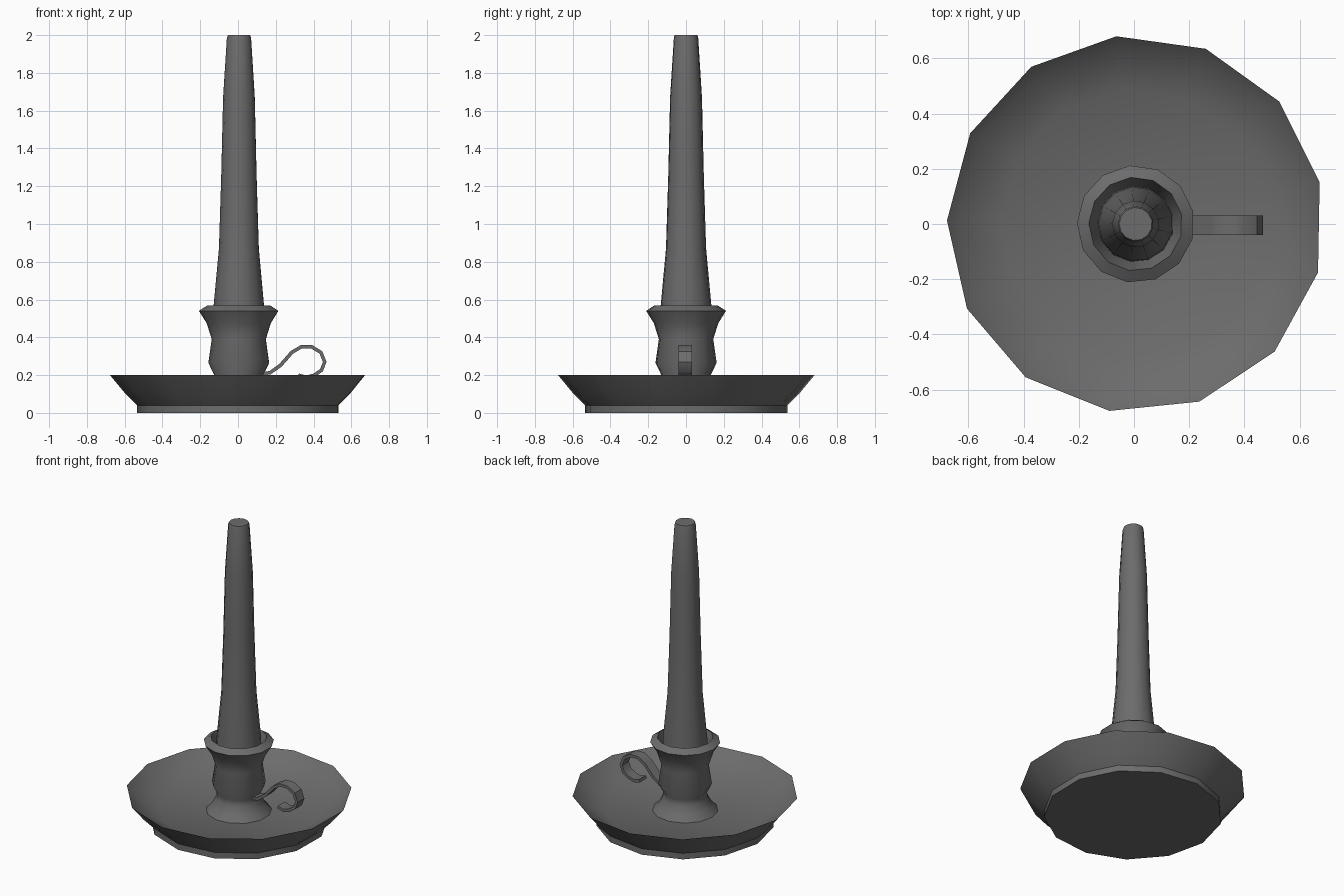
import bpy, bmesh, math

if "Cube" in bpy.data.objects:
    bpy.data.objects.remove(bpy.data.objects["Cube"])

SIDES = 13
PHASE = math.radians(12.8)
CX = 0.006

# Dark iron grey shared by every part
dark = bpy.data.materials.new("dark_grey")
dark.diffuse_color = (0.15, 0.15, 0.15, 1)
dark.use_nodes = True
dark.node_tree.nodes["Principled BSDF"].inputs["Base Color"].default_value = dark.diffuse_color


def finish(name, bm):
    bmesh.ops.recalc_face_normals(bm, faces=bm.faces)
    mesh = bpy.data.meshes.new(name)
    bm.to_mesh(mesh)
    bm.free()
    mesh.materials.append(dark)
    ob = bpy.data.objects.new(name, mesh)
    bpy.context.collection.objects.link(ob)
    bpy.ops.object.select_all(action='DESELECT')
    ob.select_set(True)
    bpy.context.view_layer.objects.active = ob
    bpy.ops.object.shade_smooth_by_angle(angle=math.radians(35))
    return ob


def skin(name, rings):
    """Join successive rings of points with quads and cap both ends."""
    bm = bmesh.new()
    rings = [[bm.verts.new(p) for p in ring] for ring in rings]
    n = len(rings[0])
    for a, b in zip(rings, rings[1:]):
        for i in range(n):
            j = (i + 1) % n
            bm.faces.new((a[i], a[j], b[j], b[i]))
    bm.faces.new(rings[0])
    bm.faces.new(rings[-1])
    return finish(name, bm)


def lathe(name, profile):
    """Revolve (radius, z) points around the candle axis."""
    angles = [PHASE + math.tau * i / SIDES for i in range(SIDES)]
    return skin(name, [[(CX + r * math.cos(a), r * math.sin(a), z) for a in angles]
                       for r, z in profile])


def ribbon(name, path, width, thick):
    """Flat strip following (x, z) points, with rectangular section."""
    rings = []
    for i, (x, z) in enumerate(path):
        x0, z0 = path[max(i - 1, 0)]
        x1, z1 = path[min(i + 1, len(path) - 1)]
        d = math.hypot(x1 - x0, z1 - z0)
        nx, nz = -(z1 - z0) / d * thick / 2, (x1 - x0) / d * thick / 2
        rings.append([(x + s * nx, y * width / 2 - 0.004, z + s * nz)
                      for s, y in ((1, -1), (1, 1), (-1, 1), (-1, -1))])
    return skin(name, rings)


# Wide drip dish on a low foot
lathe("dish", [(0.54, 0), (0.54, 0.04), (0.605, 0.105), (0.684, 0.2),
               (0.642, 0.16), (0.49, 0.083)])

# Flared pedestal and candle cup with a hollow mouth
lathe("candle_cup", [(0.207, 0.075), (0.165, 0.12), (0.138, 0.17), (0.134, 0.205),
                     (0.163, 0.265), (0.145, 0.39), (0.172, 0.475), (0.213, 0.54),
                     (0.17, 0.568), (0.14, 0.48), (0.125, 0.42)])

# Tapered candle
lathe("candle", [(0.139, 0.42), (0.135, 0.57), (0.107, 0.87), (0.095, 1.25),
                 (0.085, 1.67), (0.065, 1.985), (0.06, 2.0)])

# Curled finger handle
ribbon("handle", [(0.12, 0.205), (0.17, 0.213), (0.225, 0.252), (0.285, 0.32),
                  (0.335, 0.35), (0.39, 0.35), (0.439, 0.32), (0.459, 0.27),
                  (0.442, 0.226), (0.405, 0.2), (0.36, 0.188), (0.32, 0.2)],
       0.07, 0.019)
